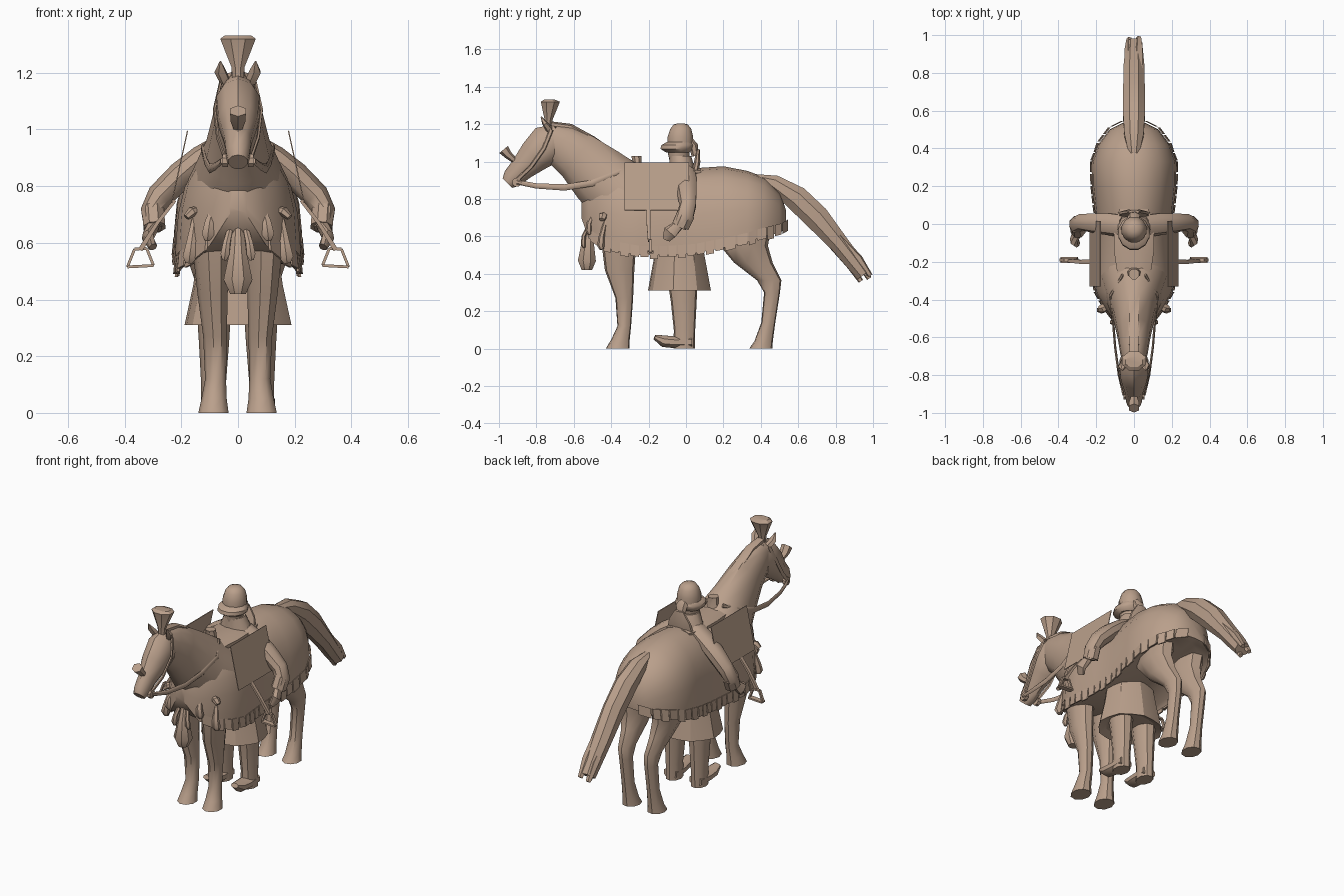
import bpy, bmesh, math
from mathutils import Vector

mat = bpy.data.materials.new("tan_clay")
mat.diffuse_color = (0.49, 0.35, 0.26, 1)
SIDES = ((1, "left"), (-1, "right"))


def make(name, verts, faces, angle=40):
    me = bpy.data.meshes.new(name)
    me.from_pydata([tuple(v) for v in verts], [], faces)
    me.materials.append(mat)
    # consistent outward normals
    bm = bmesh.new()
    bm.from_mesh(me)
    bmesh.ops.recalc_face_normals(bm, faces=bm.faces)
    bm.to_mesh(me)
    bm.free()
    me.shade_smooth()
    me.set_sharp_from_angle(angle=math.radians(angle))
    ob = bpy.data.objects.new(name, me)
    bpy.context.collection.objects.link(ob)
    return ob


def skin(name, rings, angle=40):
    n = len(rings[0])
    verts = [v for r in rings for v in r]
    faces = [(i * n + j, i * n + (j + 1) % n, (i + 1) * n + (j + 1) % n, (i + 1) * n + j)
             for i in range(len(rings) - 1) for j in range(n)]
    faces += [tuple(range(n)), tuple(range((len(rings) - 1) * n, len(rings) * n))]
    return make(name, verts, faces, angle)


def tube(name, pts, n=10, ref=(1, 0, 0), s=1, flat=False, angle=40):
    """Elliptical tube: pts = (x, y, z, half width, half thickness)."""
    P = [Vector((p[0] * s, p[1], p[2])) for p in pts]
    rings = []
    for i, p in enumerate(pts):
        t = (P[min(i + 1, len(P) - 1)] - P[max(i - 1, 0)]).normalized()
        if flat:
            t = Vector((0, 0, 1))
        r = Vector(ref)
        side = (r - t * r.dot(t)).normalized()
        nor = t.cross(side)
        rings.append([P[i] + side * p[3] * math.cos(2 * math.pi * (k + .5) / n)
                      + nor * p[4] * math.sin(2 * math.pi * (k + .5) / n) for k in range(n)])
    return skin(name, rings, angle)


def plate(name, corners, offset):
    """Thin slab from four corners and a thickness vector."""
    a = [Vector(c) for c in corners]
    return skin(name, [a, [c + Vector(offset) for c in a]], 20)


# Draped horse body: y, top, hem, half width
body = [(.535, .74, .64, .06), (.5, .84, .62, .13), (.42, .915, .6, .19), (.33, .95, .57, .225),
        (.2, .975, .54, .222), (.05, .965, .51, .205), (-.1, .95, .5, .205), (-.25, .95, .5, .22),
        (-.36, .96, .52, .205), (-.45, .94, .545, .155), (-.52, .88, .59, .1), (-.56, .83, .7, .03)]
prof = [(0, 1), (.3, .97), (.62, .86), (.85, .67), (.96, .45), (1, .2), (1, 0), (.9, .05)]
loop = prof + [(0, .09)] + [(-u, v) for u, v in prof[:0:-1]]
skin("draped_horse_body", [[(u * w, y, zb + v * (zt - zb)) for u, v in loop]
                           for y, zt, zb, w in body], 45)

# Hem tabs hanging along the cloth edge
for s, side in SIDES:
    verts, faces = [], []
    for (y0, _, b0, w0), (y1, _, b1, w1) in zip(body[:-2], body[1:-1]):
        n = max(1, round(math.hypot(y1 - y0, w1 - w0) / .06))
        for i in range(n):
            row = []
            for t, k in ((i / n, 0), ((i + .85) / n, 0), ((i + .85) / n, 1), (i / n, 1)):
                y, b, w = y0 + (y1 - y0) * t, b0 + (b1 - b0) * t, w0 + (w1 - w0) * t
                drop = .02 if i % 2 else .01
                row.append((s * (w + .003 + .006 * k), y + (.01 if y > .4 else 0), b - drop if k else b + .05))
            m = len(verts)
            verts += row + [(x - s * .008, y, z) for x, y, z in row]
            q = [(0, 1, 2, 3), (7, 6, 5, 4), (0, 4, 5, 1), (1, 5, 6, 2), (2, 6, 7, 3), (3, 7, 4, 0)]
            faces += [tuple(m + c for c in f) for f in q]
    make("hem_tabs_" + side, verts, faces, 20)

# Neck, mane ridge, head
tube("neck", [(0, -.30, .79, .18, .185), (0, -.37, .84, .155, .19), (0, -.47, .93, .115, .17),
              (0, -.58, 1.03, .09, .138), (0, -.67, 1.09, .075, .118), (0, -.73, 1.13, .06, .08)], 12)
tube("mane", [(0, -.25, .965, .03, .02), (0, -.37, 1.025, .035, .02), (0, -.5, 1.115, .035, .022),
              (0, -.62, 1.183, .03, .02), (0, -.72, 1.2, .025, .015)], 6)
tube("head", [(0, -.67, 1.13, .055, .08), (0, -.74, 1.09, .08, .11), (0, -.81, 1.03, .073, .09),
              (0, -.88, .96, .05, .065), (0, -.93, .91, .044, .055), (0, -.955, .885, .036, .036)], 10)

# Plumes on the poll and on the brow band
tube("head_plume", [(0, -.735, 1.18, .022, .022), (0, -.735, 1.22, .025, .022),
                    (0, -.725, 1.32, .068, .055), (0, -.73, 1.332, .05, .03)], 8, flat=True, angle=25)
tube("nose_plume", [(0, -.91, 1.0, .015, .015), (0, -.95, 1.035, .03, .022), (0, -.975, 1.065, .032, .03)], 6, angle=25)

for s, side in SIDES:
    # Head details
    tube("ear_" + side, [(.045, -.73, 1.17, .02, .02), (.062, -.755, 1.205, .022, .015),
                         (.062, -.775, 1.24, .003, .003)], 5, s=s)
    tube("bit_" + side, [(.035, -.905, .89, .025, .025), (.055, -.905, .89, .025, .025)], 8, (0, 1, 0), s)
    tube("cheek_strap_" + side, [(.047, -.905, .9, .006, .012), (.071, -.83, .97, .006, .012),
                                 (.083, -.76, 1.07, .006, .012), (.06, -.72, 1.17, .006, .012)], 5, s=s)
    tube("rein_" + side, [(.055, -.905, .89, .007, .012), (.08, -.8, .87, .007, .014),
                          (.1, -.65, .862, .007, .017), (.112, -.5, .885, .007, .017),
                          (.125, -.38, .935, .007, .014), (.06, -.27, .985, .007, .012)], 6, s=s)

    # Horse legs
    tube("front_leg_" + side, [(.085, -.365, 0, .055, .065), (.083, -.35, .05, .046, .05),
                               (.078, -.33, .12, .038, .037), (.08, -.33, .27, .043, .048),
                               (.088, -.355, .42, .055, .08), (.095, -.36, .62, .07, .1)], 9, s=s, flat=True)
    tube("back_leg_" + side, [(.085, .4, 0, .053, .063), (.085, .415, .04, .045, .05),
                              (.085, .44, .14, .036, .038), (.085, .46, .3, .038, .043),
                              (.088, .445, .365, .042, .066), (.095, .36, .46, .055, .105),
                              (.105, .31, .55, .075, .13), (.11, .32, .66, .08, .14)], 9, s=s, flat=True)

    # Hanging chest tassels
    for i, (x, y, zt, zb, r) in enumerate(((.1, -.51, .73, .61, .025), (.165, -.445, .7, .53, .028),
                                           (.04, -.54, .66, .54, .018))):
        tube(f"chest_tassel_{i}_{side}", [(x - .015, y + .02, zt, .01, .008),
             (x, y - .008, zb + .06, r * .8, r * .6), (x + .006, y - .01, zb + .02, r, r * .7),
             (x + .008, y - .005, zb, r * .5, r * .4)], 6, s=s)

    # Saddle flap boards
    plate("saddle_board_" + side, [(.176 * s, -.33, .995), (.176 * s, .015, .995),
                                   (.232 * s, .015, .74), (.232 * s, -.33, .74)], (.004 * s, 0, .001))

    # Stirrup strap and stirrup frame
    tube("stirrup_strap_" + side, [(.222, -.2, .75, .016, .008), (.285, -.2, .67, .015, .009),
                                   (.345, -.195, .575, .012, .012)], 4, (0, 1, 0), s)
    corners = [(.322, .58), (.365, .578), (.39, .515), (.298, .52)]
    for i in range(4):
        (x0, z0), (x1, z1) = corners[i], corners[(i + 1) % 4]
        w = .022 if i == 2 else .012
        tube(f"stirrup_bar_{i}_{side}", [(x0, -.19, z0, w, .007), (x1, -.19, z1, w, .007)], 4, (0, 1, 0), s)

    # Rider arms: sleeve, cuff, hand
    tube("sleeve_" + side, [(.06, -.01, .945, .06, .04), (.13, .0, .9, .06, .045),
                            (.2, .005, .84, .055, .05), (.275, .01, .765, .045, .048),
                            (.305, -.005, .71, .048, .04), (.3, -.035, .65, .038, .032)], 9, (0, 1, 0), s)
    tube("cuff_" + side, [(.3, .0, .72, .052, .042), (.295, -.03, .655, .05, .042)], 8, (0, 1, 0), s, angle=25)
    tube("hand_" + side, [(.3, -.04, .66, .028, .024), (.318, -.085, .62, .04, .022),
                          (.3, -.105, .585, .022, .016)], 7, (0, 1, 0), s)

    # Rider legs and upturned boots
    tube("rider_leg_" + side, [(.085, -.01, 0, .045, .058), (.085, -.008, .1, .045, .058),
                               (.083, -.012, .25, .055, .07), (.083, -.02, .4, .065, .085)], 9, s=s, flat=True)
    tube("boot_toe_" + side, [(.085, .03, .036, .045, .036), (.088, -.06, .034, .046, .034),
                              (.092, -.12, .04, .04, .034), (.095, -.168, .062, .024, .014)], 8, s=s)

# Centre tassel under the chest
tube("centre_tassel", [(0, -.51, .7, .015, .012), (0, -.525, .57, .032, .035),
                       (0, -.53, .47, .055, .052), (0, -.53, .42, .03, .03)], 8)

# Tail: bound dock spreading into a ragged end
tube("tail", [(0, .37, .915, .03, .02), (0, .47, .885, .055, .048), (0, .59, .805, .064, .072),
              (0, .7, .7, .062, .073), (0, .82, .56, .06, .055), (0, .9, .46, .052, .05),
              (0, .95, .395, .047, .042)], 8, angle=30)
for i, (x, y, z) in enumerate(((.025, .985, .39), (-.025, .98, .375), (0, .935, .36))):
    tube(f"tail_lock_{i}", [(x, y - .17, z + .21, .025, .02), (x, y - .06, z + .09, .026, .022), (x, y, z, .015, .014)], 5)

# Saddle: horn and low seat
tube("saddle_horn", [(0, -.26, .93, .05, .035), (0, -.26, .99, .035, .025), (0, -.265, 1.03, .03, .03)], 8, flat=True)
tube("saddle_seat", [(0, -.28, .93, .09, .04), (0, -.15, .94, .11, .03), (0, .0, .945, .11, .025),
                     (0, .08, .945, .08, .02)], 10)

# Rider torso and coat skirt
tube("rider_torso", [(0, -.02, .5, .14, .1), (0, -.02, .7, .13, .09), (0, -.02, .88, .125, .08),
                     (0, -.02, .96, .095, .07), (0, -.03, 1.03, .06, .06)], 12, flat=True)
rings = []
for z, rx, ry in ((.56, .14, .12), (.45, .155, .14), (.31, .185, .165), (.33, .14, .125)):
    rings.append([(rx * math.cos(a) * (1 + .04 * (k % 2)), -.035 + ry * math.sin(a) * (1 + .04 * (k % 2)), z)
                  for k in range(16) for a in (math.tau * (k + .5) / 16,)])
skin("coat_skirt", rings, 25)

# Rider head, scarf and helmet
tube("rider_head", [(0, -.035, .99, .045, .05), (0, -.04, 1.06, .058, .06), (0, -.03, 1.12, .06, .06)], 10, flat=True)
tube("scarf", [(0, -.045, 1.05, .065, .065), (0, -.05, 1.068, .085, .09),
               (0, -.045, 1.088, .085, .09), (0, -.035, 1.105, .07, .07)], 12, flat=True)
tube("helmet", [(0, -.03, 1.1, .068, .07), (0, -.03, 1.135, .068, .07), (0, -.028, 1.175, .056, .058),
                (0, -.028, 1.198, .038, .04), (0, -.028, 1.205, .015, .015)], 12, flat=True)

# Neck cloth falling behind the helmet
tube("helmet_knot", [(0, .015, 1.11, .03, .025), (0, .04, 1.085, .035, .025), (0, .05, 1.03, .025, .02)], 7)
tube("hood_fold", [(0, .065, 1.065, .03, .01), (0, .06, 1.0, .075, .018), (0, .05, .95, .085, .02)], 8)

# Bow knots at the horse's shoulders
for s, side in SIDES:
    tube("shoulder_bow_" + side, [(.13, -.43, .72, .012, .012), (.162, -.445, .71, .025, .018),
                                  (.182, -.45, .69, .018, .012)], 6, (0, 1, 0), s)
